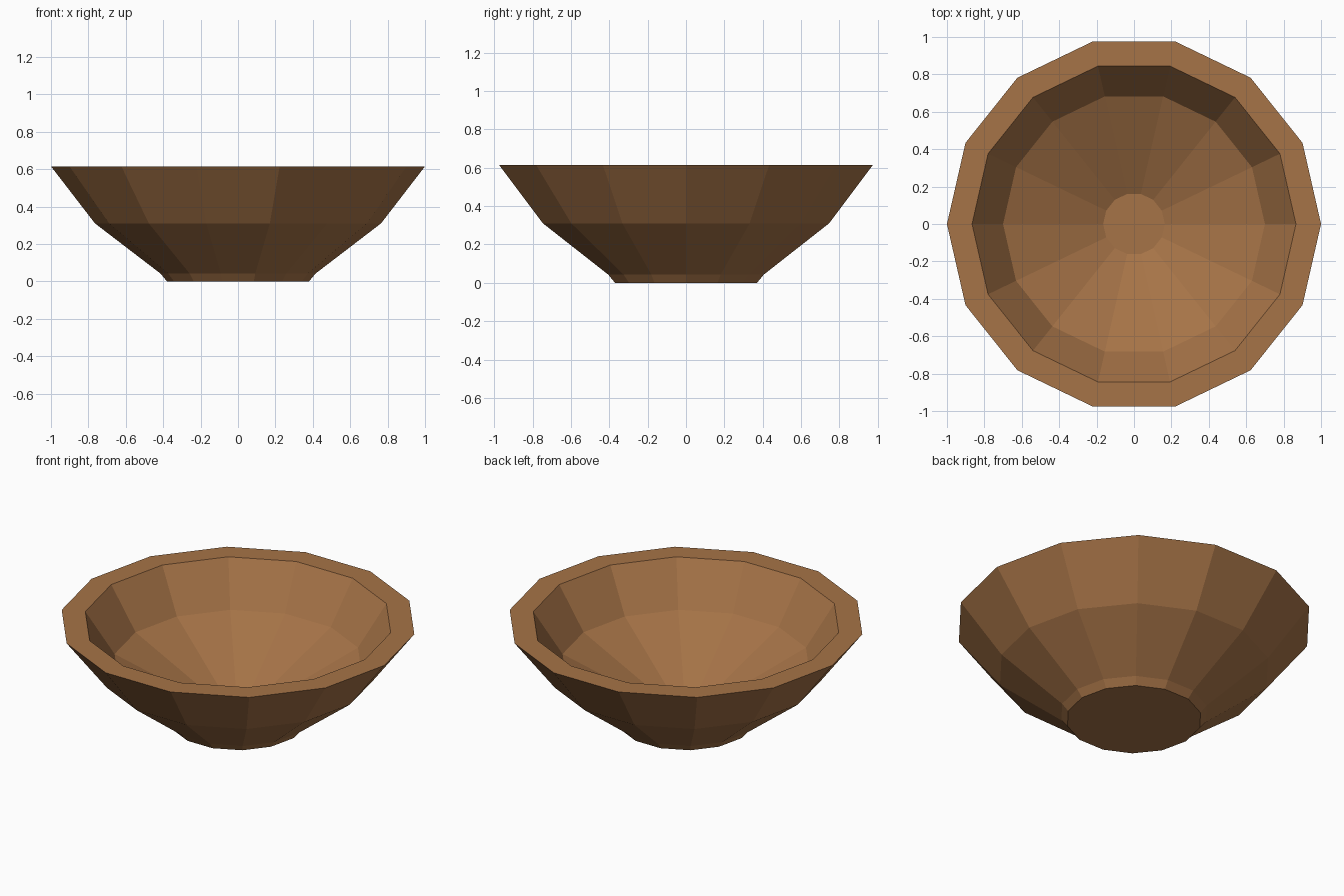
import bpy, bmesh, math

if "Cube" in bpy.data.objects:
    bpy.data.objects.remove(bpy.data.objects["Cube"])

SIDES = 14

wood = bpy.data.materials.new("warm wood")
wood.diffuse_color = (0.38, 0.172, 0.063, 1)
wood.use_nodes = True
wood.node_tree.nodes["Principled BSDF"].inputs["Base Color"].default_value = wood.diffuse_color

# Closed profile (radius, height): foot, outer wall, rim, inner wall, floor
profile = [(0.38, 0.0), (0.415, 0.042), (0.765, 0.31), (1.0, 0.615),
           (0.866, 0.615), (0.70, 0.365), (0.165, 0.10)]

bm = bmesh.new()
rings = []
for r, z in profile:
    rings.append([bm.verts.new((r * math.cos(2 * math.pi * i / SIDES),
                                r * math.sin(2 * math.pi * i / SIDES), z))
                  for i in range(SIDES)])

# Walls between neighbouring rings
for a, b in zip(rings, rings[1:]):
    for i in range(SIDES):
        j = (i + 1) % SIDES
        bm.faces.new((a[i], a[j], b[j], b[i]))

# Underside and inner floor
bm.faces.new(rings[0][::-1])
bm.faces.new(rings[-1])
bmesh.ops.recalc_face_normals(bm, faces=bm.faces)

mesh = bpy.data.meshes.new("bowl")
bm.to_mesh(mesh)
bm.free()
mesh.materials.append(wood)
bowl = bpy.data.objects.new("bowl", mesh)
bpy.context.collection.objects.link(bowl)
